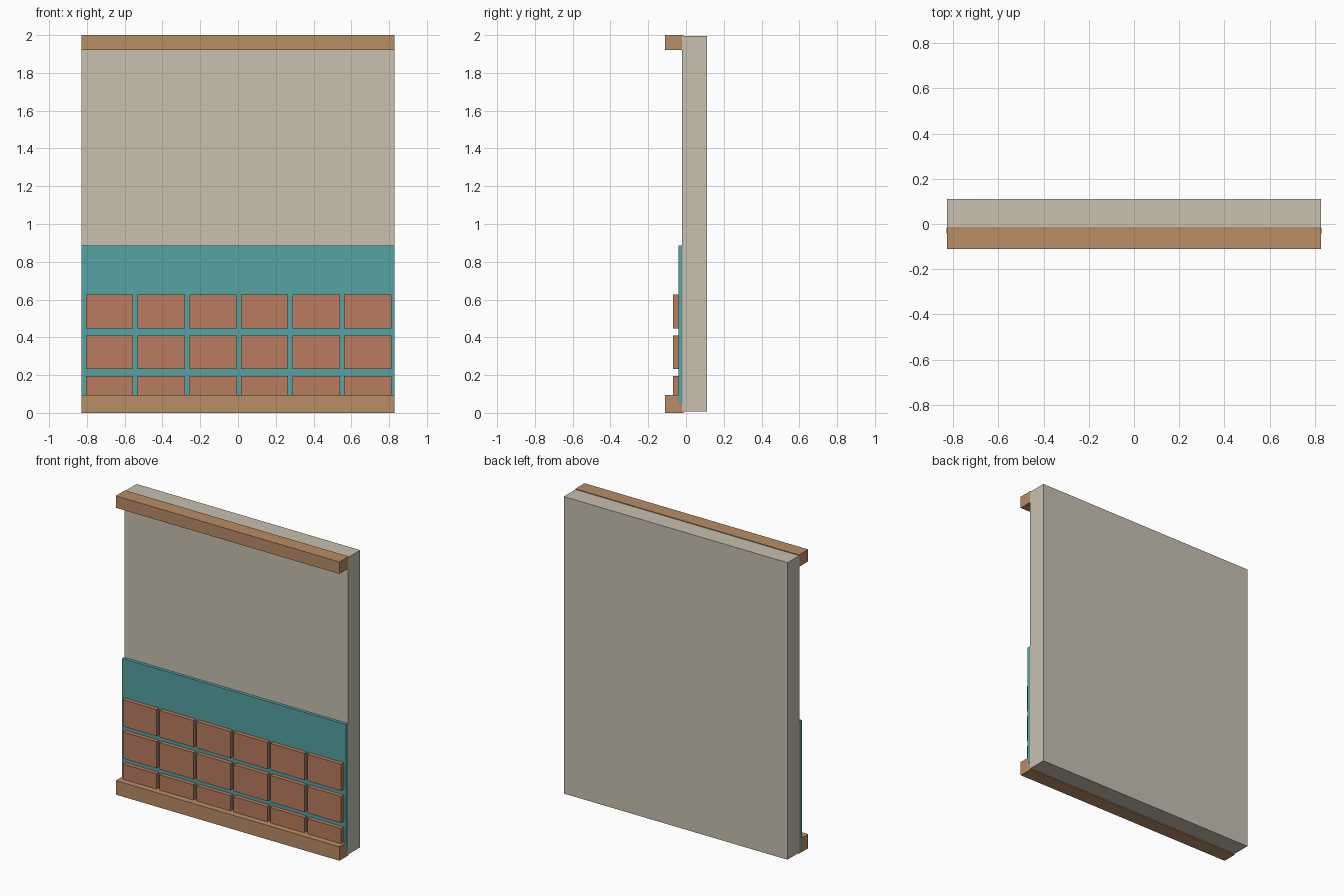
import bpy

if "Cube" in bpy.data.objects:
    bpy.data.objects.remove(bpy.data.objects["Cube"])


def material(name, hex_rgb):
    """Flat colour from an sRGB hex string, stored as linear."""
    c = [int(hex_rgb[i:i + 2], 16) / 255 for i in (0, 2, 4)]
    c = [v / 12.92 if v <= 0.04045 else ((v + 0.055) / 1.055) ** 2.4 for v in c]
    m = bpy.data.materials.new(name)
    m.diffuse_color = (*c, 1)
    m.use_nodes = True
    m.node_tree.nodes["Principled BSDF"].inputs["Base Color"].default_value = m.diffuse_color
    return m


def box(name, mat, x, y, z):
    """Box from (min, max) pairs on each axis."""
    bpy.ops.mesh.primitive_cube_add(size=1)
    ob = bpy.context.object
    ob.name = name
    for v in ob.data.vertices:
        v.co = [a if c < 0 else b for c, (a, b) in zip(v.co, (x, y, z))]
    ob.data.materials.append(mat)
    return ob


plaster = material("plaster", "C8C0B0")
wood = material("wood", "B88E66")
teal = material("teal_paint", "55A3A3")
clay = material("clay_brick", "BA7C5F")

W = 0.828  # half width

# Wall slab
box("wall", plaster, (-W, W), (-0.02, 0.11), (0.007, 1.995))

# Wooden trims along the bottom and top
box("bottom_trim", wood, (-W, W), (-0.11, -0.013), (0, 0.094))
box("top_trim", wood, (-W, W), (-0.11, -0.013), (1.92, 2.0))

# Painted lower panel
box("lower_panel", teal, (-W - 0.001, W + 0.001), (-0.041, -0.018), (0.05, 0.885))

# Brick grid, lowest row partly sunk into the bottom trim
for row, top in enumerate((0.196, 0.411, 0.626)):
    for col in range(6):
        x = -0.805 + col * 0.2735
        box(f"brick_{row}_{col}", clay, (x, x + 0.25), (-0.069, -0.035),
            (top - 0.178, top))
